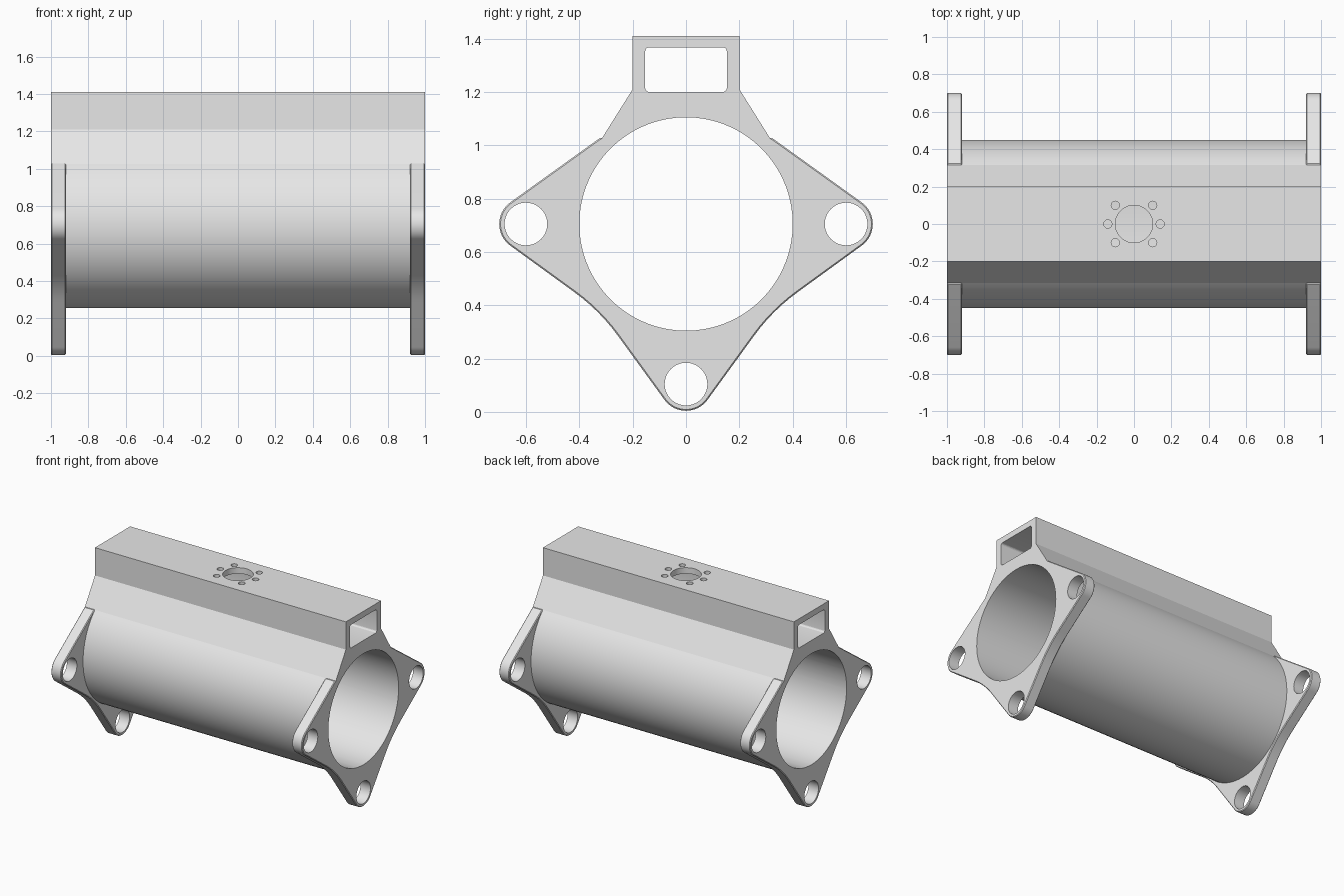
import bpy, bmesh, math
from mathutils import Vector

if "Cube" in bpy.data.objects:
    bpy.data.objects.remove(bpy.data.objects["Cube"])

CZ = 0.705            # height of the bore axis
TUBE_R, BORE_R = 0.45, 0.40
LUG_D, LUG_R = 0.60, 0.10
END, FLANGE_T = 1.0, 0.08

grey = bpy.data.materials.new("light grey")
grey.diffuse_color = (0.8, 0.8, 0.8, 1)
grey.use_nodes = True
grey.node_tree.nodes["Principled BSDF"].inputs["Base Color"].default_value = grey.diffuse_color


def polar(cy, cz, r, a):
    return (cy + r * math.cos(a), cz + r * math.sin(a))


def arc(cy, cz, r, a0, a1, n):
    return [polar(cy, cz, r, a0 + (a1 - a0) * i / n) for i in range(n + 1)]


def prism(name, outline, x0, x1, chamfer=0):
    """Extrude a closed (y, z) outline along x."""
    bm = bmesh.new()
    face = bm.faces.new([bm.verts.new((x0, y, z)) for y, z in outline])
    out = bmesh.ops.extrude_face_region(bm, geom=[face])
    moved = [v for v in out["geom"] if isinstance(v, bmesh.types.BMVert)]
    bmesh.ops.translate(bm, verts=moved, vec=(x1 - x0, 0, 0))
    bmesh.ops.recalc_face_normals(bm, faces=bm.faces)
    if chamfer:
        rim = [e for e in bm.edges if abs(e.verts[0].co.x - e.verts[1].co.x) < 1e-6]
        bmesh.ops.bevel(bm, geom=rim, offset=chamfer, segments=1, affect='EDGES')
    return finish(name, bm)


def finish(name, bm):
    mesh = bpy.data.meshes.new(name)
    bm.to_mesh(mesh)
    bm.free()
    mesh.materials.append(grey)
    ob = bpy.data.objects.new(name, mesh)
    bpy.context.collection.objects.link(ob)
    return ob


def circle(cy, cz, r, n):
    return arc(cy, cz, r, 0, 2 * math.pi, n)[:-1]


def combine(target, tool, operation):
    """Apply a boolean and discard the tool."""
    mod = target.modifiers.new("join", 'BOOLEAN')
    mod.object, mod.operation, mod.solver = tool, operation, 'EXACT'
    bpy.context.view_layer.objects.active = target
    bpy.ops.object.modifier_apply(modifier=mod.name)
    bpy.data.objects.remove(tool, do_unlink=True)


# Body: round underside rising through sloped shoulders into a square rail
a = math.radians(45.6)
body_outline = arc(0, CZ, TUBE_R, math.pi - a, 2 * math.pi + a, 64)
body_outline += [(0.2, 1.21), (0.2, 1.41), (-0.2, 1.41), (-0.2, 1.21)]
body = prism("cylinder_body", body_outline, -END, END)

# Flange: three lugs joined by lines tangent to the tube, lower corners filleted
t = math.acos((TUBE_R - LUG_R) / LUG_D)          # tangent normal from lug axis
half = t - math.pi / 4
corner_r = TUBE_R / math.cos(half)
fillet_r = 0.73
fillet_d = corner_r + 0.12 / math.sin(half)      # fillet centre from bore axis


def fillet(direction):
    cy, cz = polar(0, CZ, fillet_d, direction)
    return arc(cy, cz, fillet_r, direction + math.pi + half,
               direction + math.pi - half, 6)


lug_axes = [math.pi, 1.5 * math.pi, 2 * math.pi]
flange_outline = [polar(0, CZ, corner_r, 0.75 * math.pi)]
for i, d in enumerate(lug_axes):
    ly, lz = polar(0, CZ, LUG_D, d)
    flange_outline += arc(ly, lz, LUG_R, d - t, d + t, 18)
    if i < 2:
        flange_outline += fillet(d + math.pi / 4)
flange_outline.append(polar(0, CZ, corner_r, math.pi / 4))

for x0, x1 in ((-END, -END + FLANGE_T), (END - FLANGE_T, END)):
    combine(body, prism("flange", flange_outline, x0, x1, 0.005), 'UNION')

# Main bore and lug holes
combine(body, prism("bore", circle(0, CZ, BORE_R, 72), -1.2, 1.2), 'DIFFERENCE')
for d in lug_axes:
    ly, lz = polar(0, CZ, LUG_D, d)
    combine(body, prism("lug_hole", circle(ly, lz, 0.08, 40), -1.2, 1.2), 'DIFFERENCE')

# Rectangular channel with rounded corners through the rail
w, z0, z1, r = 0.153, 1.2, 1.367, 0.015
channel = []
for k, (cy, cz) in enumerate([(w - r, z1 - r), (r - w, z1 - r), (r - w, z0 + r), (w - r, z0 + r)]):
    channel += arc(cy, cz, r, k * math.pi / 2, (k + 1) * math.pi / 2, 5)
combine(body, prism("channel", channel, -1.2, 1.2), 'DIFFERENCE')

# Port and ring of screw holes through the top wall
ports = [(0, 0, 0.10, 48)]
ports += [(x, y, 0.022, 20) for x, y in
          [(0.14, 0), (-0.14, 0), (0.1, 0.1), (-0.1, 0.1), (0.1, -0.1), (-0.1, -0.1)]]
for x, y, r, n in ports:
    bm = bmesh.new()
    bmesh.ops.create_cone(bm, cap_ends=True, segments=n, radius1=r, radius2=r, depth=0.2)
    bmesh.ops.translate(bm, verts=bm.verts, vec=Vector((x, y, 1.39)))
    combine(body, finish("port", bm), 'DIFFERENCE')

# Smooth the round surfaces, keep the creases
bpy.ops.object.select_all(action='DESELECT')
body.select_set(True)
bpy.context.view_layer.objects.active = body
bpy.ops.object.shade_smooth_by_angle(angle=math.radians(10))
